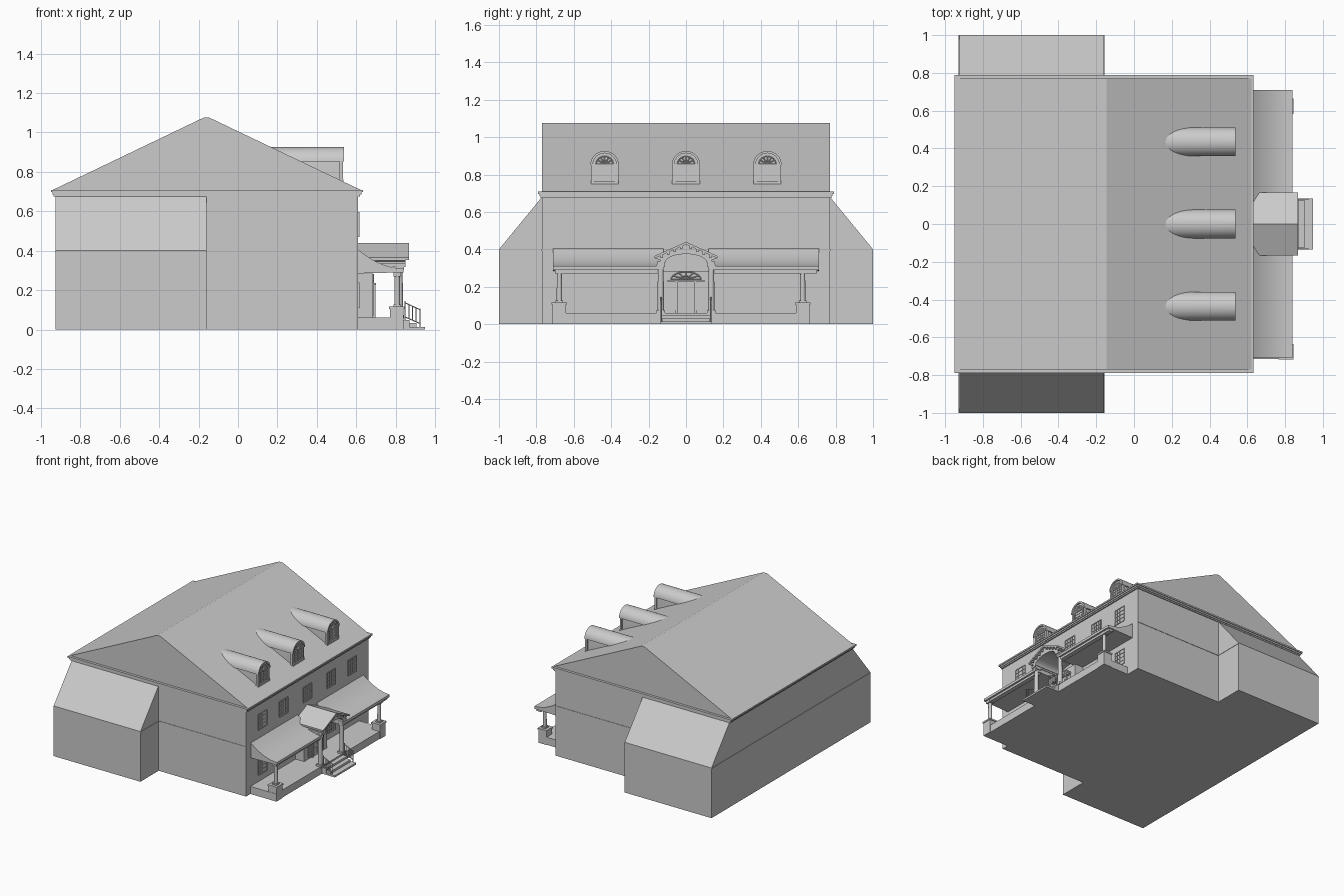
import bpy, bmesh
from math import sin, cos, pi
from mathutils import Vector

if "Cube" in bpy.data.objects:
    bpy.data.objects.remove(bpy.data.objects["Cube"])


def finish(name, bm, smooth=False):
    bmesh.ops.recalc_face_normals(bm, faces=bm.faces)
    me = bpy.data.meshes.new(name)
    bm.to_mesh(me)
    bm.free()
    ob = bpy.data.objects.new(name, me)
    bpy.context.collection.objects.link(ob)
    if smooth:
        bpy.ops.object.select_all(action='DESELECT')
        ob.select_set(True)
        bpy.context.view_layer.objects.active = ob
        bpy.ops.object.shade_smooth_by_angle(angle=0.6)
    return ob


def boxes(name, items):
    """Boxes given as (x0, x1, y0, y1, z0, z1), in one object."""
    bm = bmesh.new()
    for x0, x1, y0, y1, z0, z1 in items:
        vs = bmesh.ops.create_cube(bm, size=1)['verts']
        for v in vs:
            v.co = ((x0 + x1) / 2 + v.co.x * (x1 - x0),
                    (y0 + y1) / 2 + v.co.y * (y1 - y0),
                    (z0 + z1) / 2 + v.co.z * (z1 - z0))
    return finish(name, bm)


def prism(name, pts, axis, a, b, smooth=False, cut=False):
    """Extrude a profile along x (y,z points) or along y (x,z points)."""
    bm = bmesh.new()
    place = (lambda p, t: (t, p[0], p[1])) if axis == 'x' else (lambda p, t: (p[0], t, p[1]))
    f = bm.faces.new([bm.verts.new(place(p, a)) for p in pts])
    r = bmesh.ops.extrude_face_region(bm, geom=[f], use_keep_orig=True)
    d = (b - a, 0, 0) if axis == 'x' else (0, b - a, 0)
    bmesh.ops.translate(bm, vec=d, verts=[v for v in r['geom'] if isinstance(v, bmesh.types.BMVert)])
    if cut:  # trim away what lies under the main roof slope
        bmesh.ops.bisect_plane(bm, geom=bm.verts[:] + bm.edges[:] + bm.faces[:],
                               plane_co=(.625, 0, .7), plane_no=(.481, 0, 1), clear_inner=True)
    return finish(name, bm, smooth)


def rods(name, segs, r, sides=4, r2=None):
    bm = bmesh.new()
    for p, q in segs:
        p, q = Vector(p), Vector(q)
        vs = bmesh.ops.create_cone(bm, cap_ends=True, segments=sides, radius1=r,
                                   radius2=r2 or r, depth=(q - p).length)['verts']
        rot = Vector((0, 0, 1)).rotation_difference(q - p)
        for v in vs:
            v.co = rot @ v.co + (p + q) / 2
    return finish(name, bm, sides > 6)


def arc(cy, cz, ry, rz, n=16):
    return [(cy + ry * cos(pi * i / n), cz + rz * sin(pi * i / n)) for i in range(n + 1)]


def window(name, x, cy, w, z0, z1, cols=4, rows=4):
    """Frame and glazing bars standing just proud of a wall facing +x."""
    h, t, m = w / 2, .005, .0015
    items = [(x - .002, x + .006, cy + s * h - t / 2, cy + s * h + t / 2, z0, z1) for s in (-1, 1)]
    items += [(x - .002, x + .006, cy - h, cy + h, z - t / 2, z + t / 2) for z in (z0, z1)]
    for i in range(1, cols):
        y = cy - h + w * i / cols
        items.append((x - .002, x + .004, y - m, y + m, z0, z1))
    for i in range(1, rows):
        z = z0 + (z1 - z0) * i / rows
        items.append((x - .002, x + .004, cy - h, cy + h, z - m, z + m))
    boxes(name, items)


def fanlight(name, x, cy, cz, ry, rz):
    pts = [(x, y, z) for y, z in arc(cy, cz, ry, rz, 12)]
    small = [(x, y, z) for y, z in arc(cy, cz, ry * .45, rz * .45, 12)]
    segs = list(zip(pts, pts[1:])) + list(zip(small, small[1:]))
    segs += [((x, cy, cz), pts[i]) for i in range(0, 13, 2)]
    rods(name, segs, .003)


# Main block, side wings and belt course
boxes("main_walls", [(-.925, .61, -.77, .77, 0, .69)])
for s, n in ((-1, "front"), (1, "back")):
    prism(n + "_wing", [(s * .77, 0), (s, 0), (s, .4), (s * .77, .68)], 'x', -.925, -.16)
boxes("belt_course", [(-.928, .61, -.773, .773, .392, .398),
                      (-.928, -.157, -1, 1, .392, .398)])

# Stepped cornice and gabled roof
boxes("cornice", [(-.935, .62, -.777, .777, .675, .685),
                  (-.942, .626, -.783, .783, .685, .697),
                  (-.95, .633, -.79, .79, .697, .709)])
prism("main_roof", [(-.947, .705), (-.175, 1.075), (-.145, 1.075), (.63, .705)], 'y', -.77, .77)

# Barrel-roofed dormers
for i, y in enumerate((-.435, 0, .435)):
    body = [(y - .065, .72), (y + .065, .72)] + arc(y, .85, .065, .065)
    prism(f"dormer_body_{i}", body, 'x', .15, .525, True, True)
    shell = arc(y, .852, .076, .074) + arc(y, .852, .063, .062)[::-1]
    prism(f"dormer_roof_{i}", shell, 'x', .12, .538, True, True)
    boxes(f"dormer_sill_{i}", [(.51, .535, y - .074, y + .074, .75, .762)])
    boxes(f"dormer_trim_{i}", [(.515, .532, y + s * .065 - .009, y + s * .065 + .009, .75, .855)
                               for s in (-1, 1)])
    window(f"dormer_window_{i}", .525, y, .09, .77, .855)
    fanlight(f"dormer_fanlight_{i}", .526, y, .857, .045, .04)

# Facade windows
for i, y in enumerate((-.565, -.3, 0, .3, .565)):
    window(f"upper_window_{i}", .61, y, .105, .473, .595)
    if y:
        window(f"lower_window_{i}", .61, y, .105, .112, .235)

# Porch floor, piers, posts and swept roof
boxes("porch_floor", [(.61, .835, -.715, .655, 0, .06)])
for i, y in enumerate((-.677, .624)):
    boxes(f"porch_pier_{i}", [(.77, .84, y - .036, y + .036, 0, .11),
                              (.765, .845, y - .041, y + .041, .105, .117),
                              (.788, .828, y - .02, y + .02, .117, .127),
                              (.788, .828, y - .02, y + .02, .268, .29)])
    rods(f"porch_post_{i}", [((.808, y, .12), (.808, y, .28))], .015, 16, .013)
sweep = [(.61 + .23 * t / 10, .405 - .095 * (1 - (1 - t / 10) ** 2)) for t in range(11)]
for s in (-1, 1):
    prism(f"porch_roof_{s}", sweep + [(.84, .29), (.61, .285)], 'y', s * .12, s * .71, True)
boxes("porch_beam", [(.79, .826, -.70, -.13, .272, .292), (.79, .826, .13, .70, .272, .292)])

# Entrance bay with double door, sidelights and fanlight
boxes("entry_bay", [(.61, .685, -.145, .145, .05, .285)])
boxes("double_door", [(.684, .691, -.044, -.001, .062, .222), (.684, .691, .001, .044, .062, .222)])
boxes("door_panels", [(.69, .694, s * .0225 - .013, s * .0225 + .013, z, z + h)
                      for s in (-1, 1) for z, h in ((.075, .05), (.14, .065))])
boxes("door_surround", [(.684, .697, s * .05 - .005, s * .05 + .005, .06, .235) for s in (-1, 1)]
      + [(.684, .7, -.1, .1, .225, .237)])
for s in (-1, 1):
    window(f"sidelight_{s}", .685, s * .076, .034, .075, .222, 1, 5)
fanlight("door_fanlight", .687, 0, .238, .08, .042)

# Portico: vaulted gable roof, entablature, columns
gable = [(-.14, .33), (-.14, .345), (-.165, .35), (-.165, .362), (0, .437), (.165, .362),
         (.165, .35), (.14, .345), (.14, .33)] + arc(0, .33, .11, .045)
prism("portico_roof", gable, 'x', .61, .85)
rake = [(-.168, .352), (-.168, .365), (0, .44), (.168, .365), (.168, .352), (0, .426)]
prism("portico_rake", rake, 'x', .61, .868)
boxes("portico_brackets", [(.85, .862, s * y - .006, s * y + .006, .412 - y * .44, .428 - y * .44)
                           for s in (-1, 1) for y in (.025, .06, .095, .13)])
for s in (-1, 1):
    y = s * .135
    boxes(f"portico_entablature_{s}", [(.61, .85, y - .02, y + .02, .318, .335)])
    rods(f"portico_column_{s}", [((.82, y, .07), (.82, y, .31))], .018, 20, .015)
    boxes(f"column_base_{s}", [(.798, .842, y - .022, y + .022, .055, .075),
                               (.798, .842, y - .022, y + .022, .305, .32)])

# Steps and iron handrails
boxes("steps", [(.83, .87, -.135, .135, 0, .048), (.83, .905, -.125, .125, 0, .032),
                (.83, .948, -.135, .135, 0, .014)])
for s in (-1, 1):
    y = s * .132
    rail = [((.845, y, .137), (.925, y, .1)), ((.845, y, .065), (.925, y, .03))]
    rail += [((x, y, z0), (x, y, z1)) for x, z0, z1 in
             ((.847, .04, .145), (.867, .056, .127), (.885, .048, .119), (.903, .04, .11), (.923, .01, .108))]
    rods(f"handrail_{s}", rail, .003, 6)
